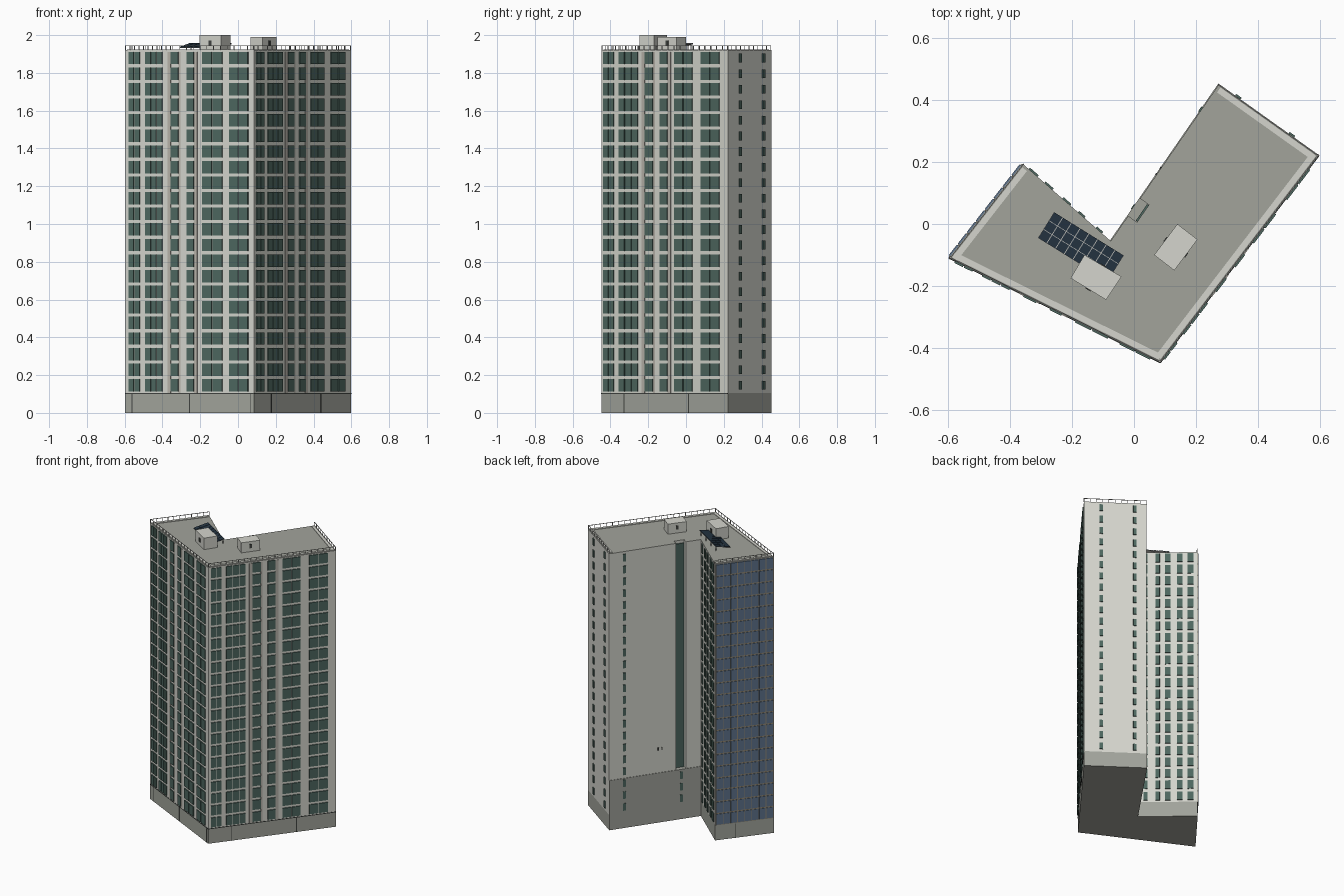
import bpy, bmesh
from mathutils import Vector

cube = bpy.data.objects.get("Cube")
if cube:
    bpy.data.objects.remove(cube)


def material(name, r, g, b):
    m = bpy.data.materials.new(name)
    m.use_nodes = True
    m.diffuse_color = (r, g, b, 1)
    m.node_tree.nodes["Principled BSDF"].inputs["Base Color"].default_value = (r, g, b, 1)
    return m


WALL = material("off_white_wall", .66, .665, .61)
GREY = material("concrete_grey", .36, .37, .33)
ACCENT = material("taupe_panel", .47, .45, .40)
GLASS = material("teal_glass", .075, .135, .115)
BLUE = material("blue_glass", .11, .17, .26)
FRAME = material("tan_frame", .27, .24, .18)
SOLAR = material("solar_navy", .02, .038, .06)
DARK = material("dark_trim", .05, .055, .05)
RAIL = material("rail_grey", .5, .5, .48)

BASE_TOP, ROOF, BACK_BASE = .105, 1.92, .345
STOREYS = 22
STEP = (ROOF - BASE_TOP) / STOREYS


def finish(name, bm, *mats):
    bmesh.ops.recalc_face_normals(bm, faces=bm.faces)
    mesh = bpy.data.meshes.new(name)
    bm.to_mesh(mesh)
    bm.free()
    for m in mats:
        mesh.materials.append(m)
    obj = bpy.data.objects.new(name, mesh)
    bpy.context.collection.objects.link(obj)
    return obj


def prism(name, pts, z0, z1, mat, top=None):
    """Upright block over a plan outline, with an optional top colour."""
    bm = bmesh.new()
    floor = bm.faces.new([bm.verts.new((p[0], p[1], z0)) for p in pts])
    ext = bmesh.ops.extrude_face_region(bm, geom=[floor], use_keep_orig=True)
    for v in ext["geom"]:
        if isinstance(v, bmesh.types.BMVert):
            v.co.z = z1
    for f in bm.faces:
        f.material_index = int(top is not None and all(v.co.z > z1 - .001 for v in f.verts))
    return finish(name, bm, mat, *([top] if top else []))


class Side:
    """A wall line: u runs 0..1 from p to q, d is the distance outward."""

    def __init__(self, p, q):
        self.p, self.run = Vector(p), Vector(q) - Vector(p)
        self.length = self.run.length
        self.out = Vector((self.run.y, -self.run.x)).normalized()

    def at(self, u, d=0):
        return self.p + self.run * u + self.out * d

    def boxes(self, name, mat, items, slope=0):
        """Boxes (u0, u1, z0, z1, d0, d1) joined in one object."""
        bm = bmesh.new()
        for u0, u1, z0, z1, d0, d1 in items:
            rings = []
            for z in (z0, z1):
                ring = []
                for u, d in ((u0, d0), (u1, d0), (u1, d1), (u0, d1)):
                    c = self.at(u, d)
                    ring.append(bm.verts.new((c.x, c.y, z - slope * d)))
                rings.append(ring)
            lo, hi = rings
            bm.faces.new(lo)
            bm.faces.new(hi)
            for i in range(4):
                j = (i + 1) % 4
                bm.faces.new((lo[i], lo[j], hi[j], hi[i]))
        return finish(name, bm, mat)


def window_grid(side, name, mat, columns, height=.066, depth=.006, gap=.008):
    """Rows of panes on every storey; a column is (u0, u1, panes)."""
    items = []
    for floor in range(STOREYS):
        z = BASE_TOP + STEP * (floor + .5)
        for u0, u1, panes in columns:
            w = (u1 - u0 + gap) / panes
            for i in range(panes):
                u = u0 + i * w
                items.append((u, u + w - gap, z - height / 2, z + height / 2, 0, depth))
    return side.boxes(name, mat, items)


# Plan outline and its six sides
west, south, east = (-.598, -.11), (.085, -.448), (.598, .222)
north, notch, north_west = (.275, .452), (-.075, -.055), (-.36, .195)
plan = [west, south, east, north, notch, north_west]
front, right, end, back, inner, left = [
    Side(plan[i], plan[(i + 1) % 6]) for i in range(6)]

# Main masses: the tower has a tall recess in its back wall
recess = [back.at(.73), back.at(.73, -.035), back.at(.84, -.035), back.at(.84)]
prism("tower", plan[:4] + recess + plan[4:], BASE_TOP, ROOF, WALL, GREY)
prism("base", plan, 0, BASE_TOP, GREY)
back.boxes("back_base", GREY, [(0, 1, 0, BACK_BASE, 0, .003),
                               (.73, .84, BASE_TOP, BACK_BASE, -.035, .003)])
recess_back = Side(recess[1], recess[2])
recess_back.boxes("stair_glass", GLASS, [(.03, .97, BACK_BASE, ROOF - .02, 0, .006)])

# Two long facades with matching window bays
for side, label, columns in (
        (front, "front", [(.03, .115, 2), (.16, .29, 3), (.355, .415, 1),
                          (.48, .535, 1), (.60, .755, 2), (.81, .955, 2)]),
        (right, "right", [(.02, .10, 2), (.14, .29, 3), (.345, .41, 1),
                          (.465, .525, 1), (.58, .72, 2), (.79, .935, 2)])):
    mid0, mid1 = columns[2][0] - .025, columns[3][1] + .025
    side.boxes(label + "_accent_bay", ACCENT, [
        (mid0, columns[2][0], BASE_TOP, ROOF - .01, 0, .003),
        (columns[2][1], columns[2][1] + .015, BASE_TOP, ROOF - .01, 0, .003),
        (columns[3][1], mid1, BASE_TOP, ROOF - .01, 0, .003)])
    window_grid(side, label + "_windows", GLASS, columns, gap=.006)
    side.boxes(label + "_base_ledge", DARK, [(0, 1, .1, .105, 0, .002)])

# Small end windows, inner court windows and back windows
window_grid(end, "end_windows", GLASS, [(.25, .305, 1), (.785, .84, 1)], .046)
window_grid(inner, "inner_windows", GLASS,
            [(.1, .17, 1), (.3, .37, 1), (.46, .55, 1), (.66, .75, 1), (.83, .93, 1)], .06)
window_grid(back, "back_windows", GLASS, [(.15, .18, 1)], .05)
back.boxes("back_lower_windows", GLASS,
           [(.77, .8, z, z + .05, 0, .006) for z in (.12, .2, .28)])
back.boxes("back_vents", DARK, [(u, u + .012, .5, .52, 0, .004) for u in (.53, .57)])

# Glazed left facade on a tan frame
left.boxes("glazing_frame", FRAME, [(.01, .99, BASE_TOP, ROOF - .005, 0, .003)])
window_grid(left, "glazing_panes", BLUE, [(.02, .98, 8)], .073, .006, .012)

# Base joints
for side, label, marks in ((front, "front", (.055, .5, .975)),
                           (right, "right", (.18, .69)), (left, "left", (.35,))):
    side.boxes(label + "_base_joints", DARK,
               [(u - .003, u + .003, 0, .1, 0, .002) for u in marks])

# Roof kerb and railing along the outer sides
for side, label in ((front, "front"), (right, "right"), (end, "end"), (left, "left")):
    e = .01 / side.length
    side.boxes(label + "_kerb", WALL, [(e, 1 - e, ROOF, ROOF + .004, -.026, -.007)])
    t = .0015 / side.length
    count = round(side.length / .04)
    posts = [(i / count - t, i / count + t, ROOF, ROOF + .025, -.005, -.002)
             for i in range(count + 1)]
    side.boxes(label + "_railing", RAIL,
               posts + [(0, 1, ROOF + .023, ROOF + .026, -.005, -.002)])

# Roof houses with dark vents on two opposite faces
for label, pts, top in (
        ("west", [(-.205, -.175), (-.09, -.245), (-.04, -.17), (-.16, -.10)], 2.0),
        ("east", [(.13, -.15), (.205, -.05), (.14, 0), (.065, -.10)], 1.99)):
    prism(label + "_roof_house", pts, ROOF, top, WALL)
    for face, a, b in (("front", 0, 1), ("back", 2, 3)):
        Side(pts[a], pts[b]).boxes(label + "_" + face + "_vent", DARK,
                                   [(.43, .57, 1.945, 1.972, 0, .003)])

# Tilted solar array on a pale frame
array = Side((-.31, -.045), (-.085, -.185))
array.boxes("solar_frame", RAIL, [(0, 1, 1.932, 1.935, -.098, 0)], .2)
cells = [(i / 8 + .005, (i + 1) / 8 - .005, 1.935, 1.938, -.033 * (j + 1) + .001, -.033 * j - .001)
         for i in range(8) for j in range(3)]
array.boxes("solar_panels", SOLAR, cells, .2)
array.boxes("solar_legs", RAIL, [(u, u + .01, ROOF - .02, 1.932, -.095, -.09)
                                 for u in (.05, .35, .65, .95)], .2)
